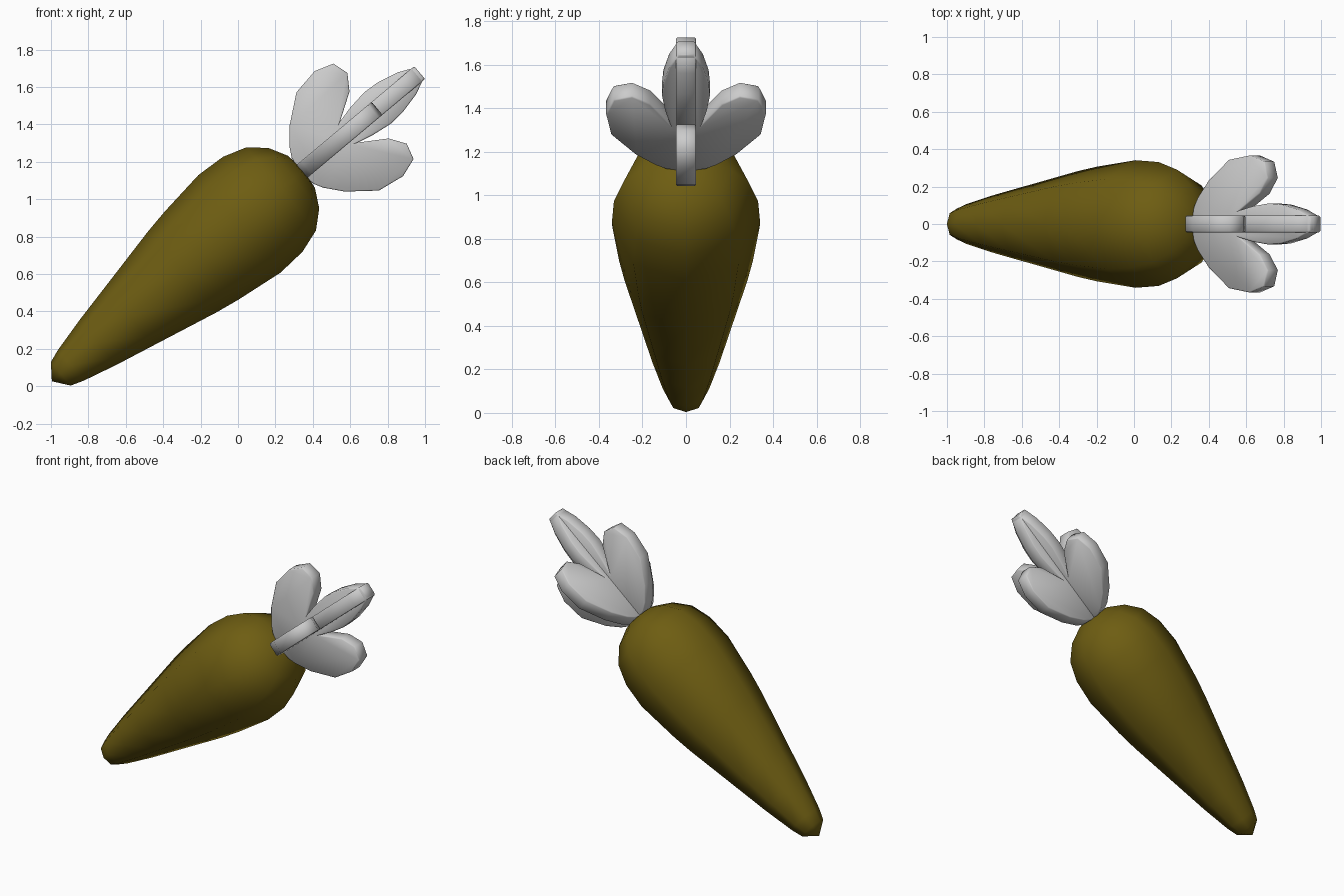
import bpy, bmesh
from math import sin, cos, pi, radians
from mathutils import Matrix, Vector

if "Cube" in bpy.data.objects:
    bpy.data.objects.remove(bpy.data.objects["Cube"])

# Local frame: z runs along the carrot, tilted 40 degrees in the xz plane
A = radians(40)
axis = Vector((cos(A), 0, sin(A)))
side = Vector((-sin(A), 0, cos(A)))
frame = Matrix((side, axis.cross(side), axis)).transposed().to_4x4()
frame.translation = side * 0.664 + Vector((0, 0, -0.005))


def make_material(name, r, g, b):
    mat = bpy.data.materials.new(name)
    mat.diffuse_color = (r, g, b, 1)
    mat.use_nodes = True
    mat.node_tree.nodes["Principled BSDF"].inputs["Base Color"].default_value = mat.diffuse_color
    return mat


def make_object(name, bm, angle, mat):
    bmesh.ops.recalc_face_normals(bm, faces=bm.faces)
    mesh = bpy.data.meshes.new(name)
    bm.to_mesh(mesh)
    bm.free()
    mesh.materials.append(mat)
    ob = bpy.data.objects.new(name, mesh)
    bpy.context.collection.objects.link(ob)
    ob.matrix_world = frame
    bpy.ops.object.select_all(action='DESELECT')
    bpy.context.view_layer.objects.active = ob
    ob.select_set(True)
    bpy.ops.object.shade_smooth_by_angle(angle=radians(angle))
    return ob


root_colour = make_material("root_colour", 0.155, 0.11, 0.006)
leaf_colour = make_material("leaf_colour", 0.56, 0.56, 0.56)

# Root: eight-sided lathed profile (distance along axis, radius)
profile = [(-.742, 0), (-.68, .082), (-.61, .107), (-.42, .155), (-.2, .203),
           (.166, .283), (.302, .307), (.568, .341), (.73, .331), (.858, .29),
           (.947, .211), (1.0, .112), (1.016, 0)]
bm = bmesh.new()
verts = [bm.verts.new((r, 0, t)) for t, r in profile]
edges = [bm.edges.new(p) for p in zip(verts, verts[1:])]
bmesh.ops.spin(bm, geom=verts + edges, cent=(0, 0, 0), axis=(0, 0, 1),
               angle=2 * pi, steps=8)
bmesh.ops.remove_doubles(bm, verts=bm.verts, dist=0.001)
make_object("carrot_root", bm, 80, root_colour)

# Leaves: two crossed three-lobed plates, half outline mirrored
half = [(1.0, .046), (1.008, .09), (1.035, .14), (1.11, .23), (1.253, .343),
        (1.401, .367), (1.503, .333), (1.528, .247), (1.472, .163), (1.33, .073),
        (1.42, .095), (1.53, .11), (1.62, .104), (1.735, .077), (1.825, .036)]
outline = half + [(t, -s) for t, s in reversed(half)]
THICK = 0.09
for name, turn in (("leaf_plate_upright", 0), ("leaf_plate_cross", pi / 2)):
    bm = bmesh.new()
    face = bm.faces.new([bm.verts.new((s, -THICK / 2, t)) for t, s in outline])
    out = bmesh.ops.extrude_face_region(bm, geom=[face], use_keep_orig=True)
    top = [g for g in out["geom"] if isinstance(g, bmesh.types.BMVert)]
    bmesh.ops.translate(bm, verts=top, vec=(0, THICK, 0))
    bmesh.ops.rotate(bm, verts=bm.verts, cent=(0, 0, 0),
                     matrix=Matrix.Rotation(turn, 3, 'Z'))
    # Softened rim along both faces of the plate
    bmesh.ops.recalc_face_normals(bm, faces=bm.faces)
    rim = [e for e in bm.edges if any(len(f.verts) > 4 for f in e.link_faces)]
    bmesh.ops.bevel(bm, geom=rim, offset=0.006, segments=1, affect='EDGES')
    make_object(name, bm, 60, leaf_colour)
